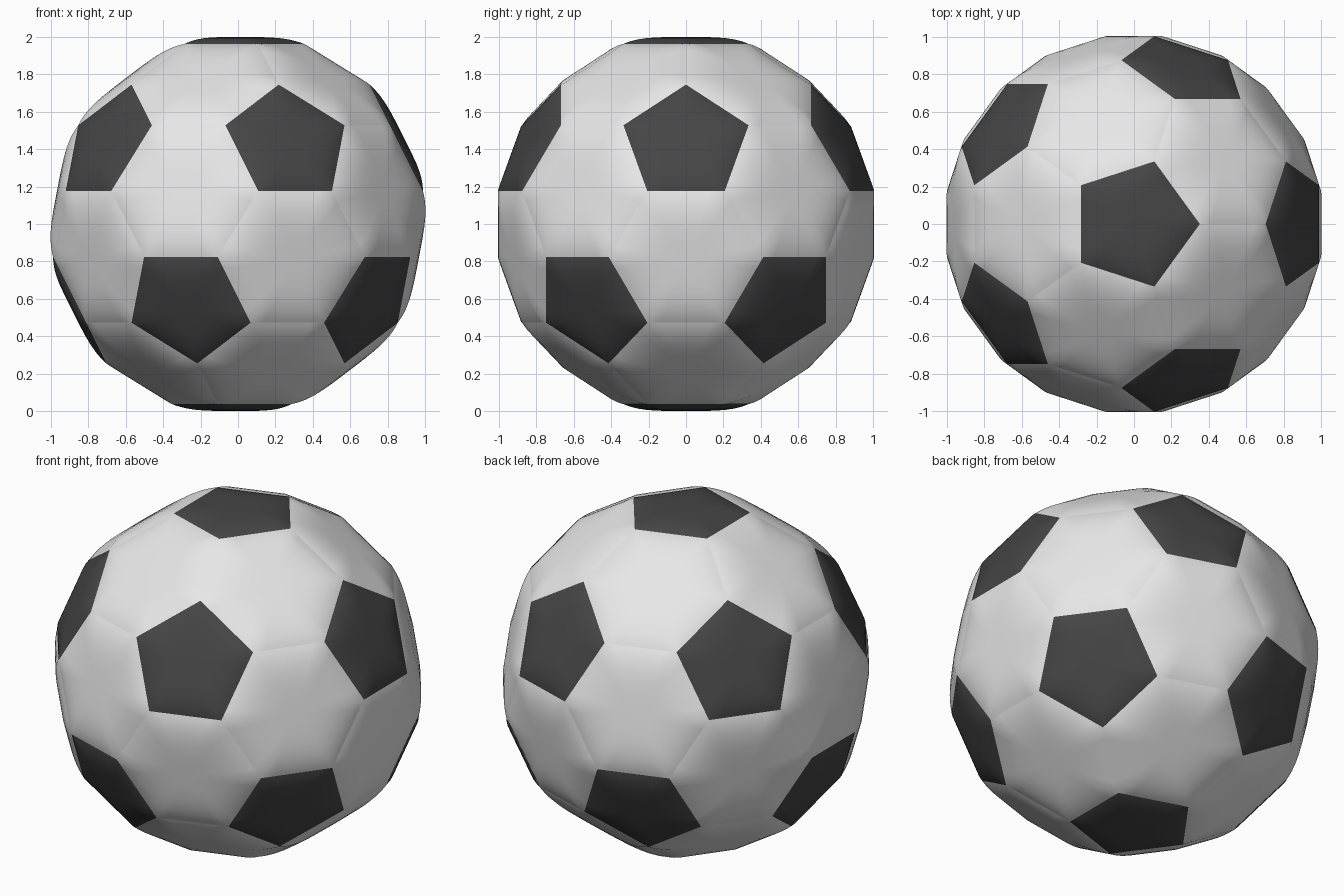
import bpy, bmesh

if "Cube" in bpy.data.objects:
    bpy.data.objects.remove(bpy.data.objects["Cube"], do_unlink=True)

CORNER_RADIUS = 1.025
RINGS = (1.0, 0.95, 0.88, 0.78, 0.64, 0.48, 0.3, 0.14)
EDGE_STEPS = 6


def make_material(name, value):
    mat = bpy.data.materials.new(name)
    mat.use_nodes = True
    colour = (value, value, value, 1)
    mat.diffuse_color = colour
    mat.node_tree.nodes["Principled BSDF"].inputs["Base Color"].default_value = colour
    return mat


def add_panel(bm, corners, centre, normal, bulge):
    """One padded panel: concentric rings that rise quickly at the seam."""
    n = len(corners)
    rim = [corners[i].lerp(corners[(i + 1) % n], s / EDGE_STEPS)
           for i in range(n) for s in range(EDGE_STEPS)]
    loops = []
    for t in RINGS:
        lift = normal * bulge * (1 - t ** 4)
        loops.append([bm.verts.new(centre.lerp(p, t) + lift) for p in rim])
    count = len(rim)
    for outer, inner in zip(loops, loops[1:]):
        for i in range(count):
            j = (i + 1) % count
            bm.faces.new((outer[i], outer[j], inner[j], inner[i]))
    tip = bm.verts.new(centre + normal * bulge)
    for i in range(count):
        bm.faces.new((loops[-1][i], loops[-1][(i + 1) % count], tip))


# Truncated icosahedron cage: cut every corner a third of the way along its edges
cage = bmesh.new()
bmesh.ops.create_icosphere(cage, subdivisions=1, radius=1)
cage.edges.ensure_lookup_table()
third = cage.edges[0].calc_length() / 3
bmesh.ops.bevel(cage, geom=cage.verts[:], offset=third, offset_type='OFFSET',
                segments=1, profile=0.5, affect='VERTICES')
for v in cage.verts:
    v.co = v.co.normalized() * CORNER_RADIUS

# Five-sided panels are dark, six-sided panels are white
for name, sides, bulge, mat in (
        ("white_hexagon_panels", 6, 0.046, make_material("panel white", 0.8)),
        ("black_pentagon_panels", 5, 0.037, make_material("panel black", 0.06))):
    bm = bmesh.new()
    for face in cage.faces:
        if len(face.verts) == sides:
            centre = face.calc_center_median()
            corners = [v.co.copy() for v in face.verts]
            normal = centre.normalized()
            if (corners[1] - corners[0]).cross(corners[2] - corners[1]).dot(normal) < 0:
                corners.reverse()
            add_panel(bm, corners, centre, normal, bulge)
    mesh = bpy.data.meshes.new(name)
    bm.to_mesh(mesh)
    bm.free()
    mesh.materials.append(mat)
    panels = bpy.data.objects.new(name, mesh)
    panels.location.z = 1
    bpy.context.collection.objects.link(panels)
    bpy.ops.object.select_all(action='DESELECT')
    panels.select_set(True)
    bpy.context.view_layer.objects.active = panels
    bpy.ops.object.shade_smooth_by_angle(angle=0.6)
cage.free()
